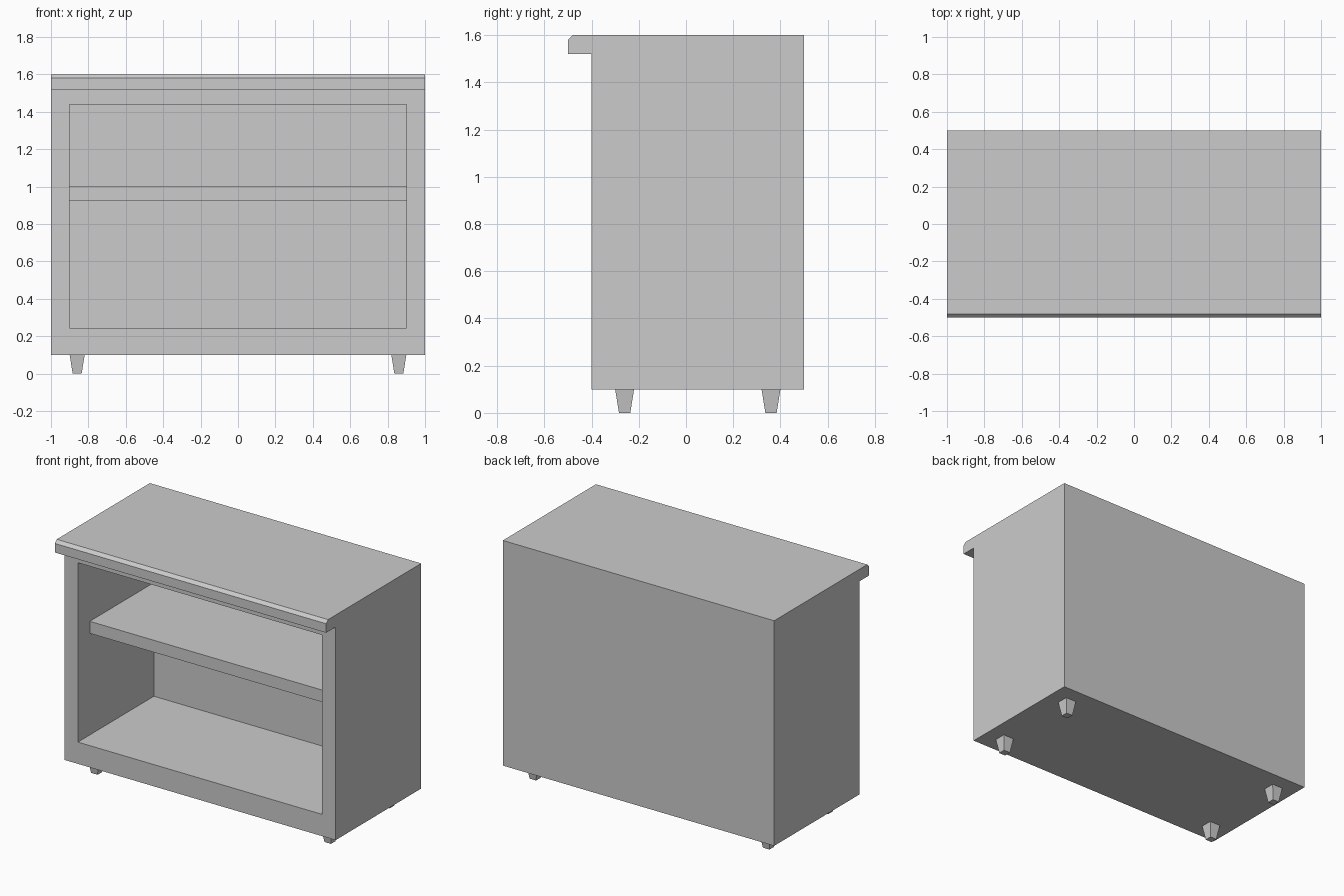
import bpy
import bmesh
from mathutils import Vector

if "Cube" in bpy.data.objects:
    bpy.data.objects.remove(bpy.data.objects["Cube"], do_unlink=True)

GREY = (0.6, 0.6, 0.6, 1)
grey = bpy.data.materials.new("plain grey")
grey.use_nodes = True
grey.diffuse_color = GREY
grey.node_tree.nodes["Principled BSDF"].inputs["Base Color"].default_value = GREY


def add_object(name, bm):
    bmesh.ops.recalc_face_normals(bm, faces=bm.faces)
    mesh = bpy.data.meshes.new(name)
    bm.to_mesh(mesh)
    bm.free()
    mesh.materials.append(grey)
    obj = bpy.data.objects.new(name, mesh)
    bpy.context.collection.objects.link(obj)
    return obj


def box(name, low, high, foot=1.0):
    """Box between two corners; foot scales its underside."""
    low, high = Vector(low), Vector(high)
    centre, size = (low + high) / 2, high - low
    bm = bmesh.new()
    for v in bmesh.ops.create_cube(bm, size=1)["verts"]:
        taper = foot if v.co.z < 0 else 1
        v.co = centre + Vector((v.co.x * size.x * taper,
                                v.co.y * size.y * taper, v.co.z * size.z))
    return add_object(name, bm)


# Cabinet body: side profile with a bevelled front lip, extruded across
FRONT, BACK, INNER_BACK = -0.4, 0.5, 0.4
profile = [(FRONT, 0.1), (BACK, 0.1), (BACK, 1.6), (-0.48, 1.6),
           (-0.5, 1.58), (-0.5, 1.52), (FRONT, 1.52)]
bm = bmesh.new()
side = bm.faces.new([bm.verts.new((-1, y, z)) for y, z in profile])
extruded = bmesh.ops.extrude_face_region(bm, geom=[side], use_keep_orig=True)["geom"]
for v in extruded:
    if isinstance(v, bmesh.types.BMVert):
        v.co.x = 1
bmesh.ops.recalc_face_normals(bm, faces=bm.faces)

# Open compartment: inset the front face, then push it inwards
front = next(f for f in bm.faces if all(abs(v.co.y - FRONT) < 1e-4 for v in f.verts))
bmesh.ops.inset_individual(bm, faces=[front], thickness=0.08)
for v in front.verts:
    v.co.x = 0.9 if v.co.x > 0 else -0.9
    v.co.z = 1.44 if v.co.z > 0.8 else 0.245
panel = bmesh.ops.extrude_discrete_faces(bm, faces=[front])["faces"][0]
for v in panel.verts:
    v.co.y = INNER_BACK
add_object("cabinet_body", bm)

# Shelf, set back from the opening
box("shelf", (-0.9, -0.275, 0.922), (0.9, INNER_BACK, 1.002))

# Four tapered feet
for x, x_name in ((-0.86, "right"), (0.86, "left")):
    for y, y_name in ((-0.26, "front"), (0.36, "back")):
        box(f"{y_name}_{x_name}_foot", (x - 0.04, y - 0.04, 0),
            (x + 0.04, y + 0.04, 0.1), foot=0.6)
